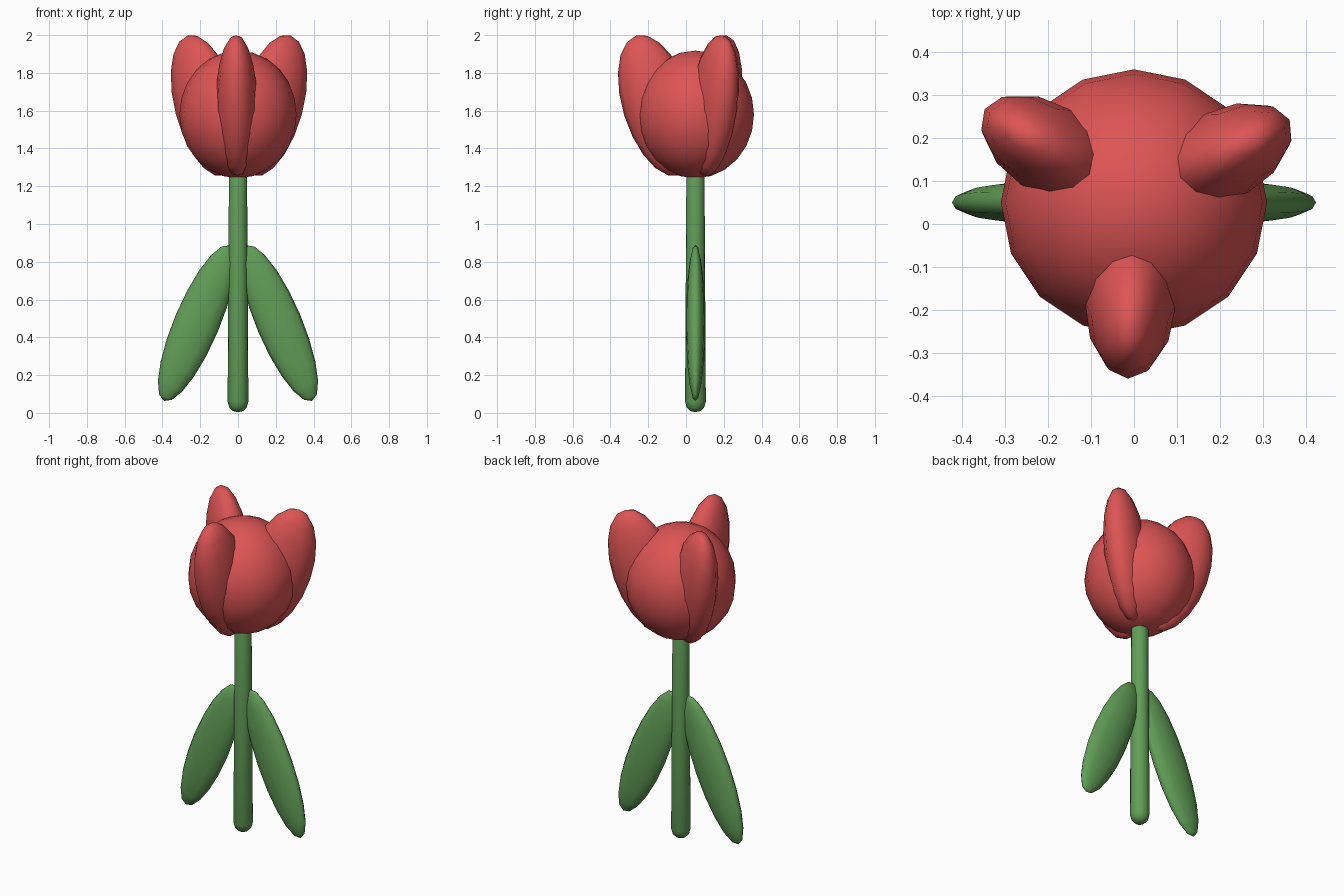
import bpy, bmesh, math
from mathutils import Matrix, Vector

if "Cube" in bpy.data.objects:
    bpy.data.objects.remove(bpy.data.objects["Cube"])

AXIS_Y = 0.05  # the flower's own axis sits slightly behind the origin


def material(name, rgb):
    m = bpy.data.materials.new(name)
    m.diffuse_color = (*rgb, 1)
    m.use_nodes = True
    m.node_tree.nodes["Principled BSDF"].inputs["Base Color"].default_value = m.diffuse_color
    return m


RED = material("petal red", (0.73, 0.09, 0.09))
GREEN = material("leaf green", (0.12, 0.34, 0.095))


def finish(bm, name, mat):
    bmesh.ops.recalc_face_normals(bm, faces=bm.faces)
    for f in bm.faces:
        f.smooth = True
    me = bpy.data.meshes.new(name)
    bm.to_mesh(me)
    bm.free()
    me.materials.append(mat)
    ob = bpy.data.objects.new(name, me)
    bpy.context.collection.objects.link(ob)
    return ob


def ellipsoid(name, mat, centre, radii, rot=Matrix(), seg=16, rings=12):
    bm = bmesh.new()
    bmesh.ops.create_uvsphere(bm, u_segments=seg, v_segments=rings, radius=1)
    bm.transform(Matrix.Translation(centre) @ rot @ Matrix.Diagonal((*radii, 1)))
    return finish(bm, name, mat)


# Stem: lathed profile with a rounded foot and a slight taper
bm = bmesh.new()
profile = [(0, 0.004), (0.028, 0.01), (0.046, 0.028), (0.055, 0.06),
           (0.048, 1.26), (0.035, 1.31), (0, 1.32)]
verts = [bm.verts.new((r, 0, z)) for r, z in profile]
edges = [bm.edges.new(p) for p in zip(verts, verts[1:])]
bmesh.ops.spin(bm, geom=verts + edges, cent=(0, 0, 0), axis=(0, 0, 1),
               angle=math.tau, steps=16)
bmesh.ops.remove_doubles(bm, verts=bm.verts, dist=0.0005)
bm.transform(Matrix.Translation((0, AXIS_Y, 0)))
finish(bm, "stem", GREEN)

# Bulb of the flower
ellipsoid("flower_bulb", RED, Vector((0, AXIS_Y, 1.58)), (0.31, 0.31, 0.338))

# Three outer petals leaning outwards
for i in range(3):
    a = math.radians(28 + 120 * i)
    centre = Vector((0.2 * math.cos(a), AXIS_Y + 0.2 * math.sin(a), 1.627))
    rot = Matrix.Rotation(a, 4, 'Z') @ Matrix.Rotation(0.3, 4, 'Y')
    ellipsoid(f"petal_{i + 1}", RED, centre, (0.185, 0.111, 0.388), rot,
              seg=12, rings=10)

# Two mirrored leaves hanging away from the stem
for side, name in ((-1, "left_leaf"), (1, "right_leaf")):
    rot = Matrix.Rotation(-side * 0.4, 4, 'Y')
    ellipsoid(name, GREEN, Vector((side * 0.218, AXIS_Y, 0.475)),
              (0.12, 0.05, 0.447), rot, seg=12, rings=10)
